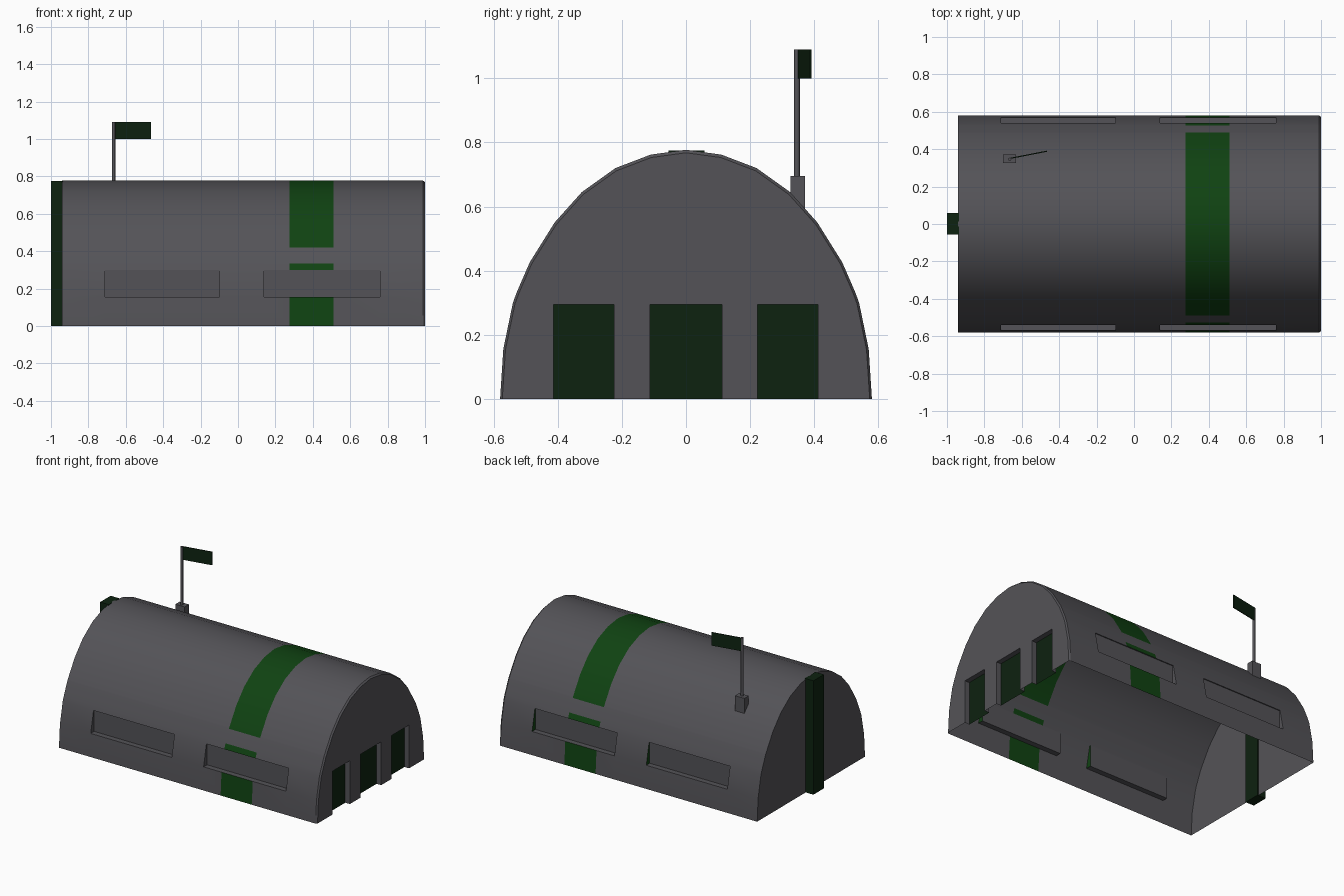
import bpy
import bmesh
import math

if "Cube" in bpy.data.objects:
    bpy.data.objects.remove(bpy.data.objects["Cube"])


def material(name, rgb):
    m = bpy.data.materials.new(name)
    m.diffuse_color = (*rgb, 1)
    m.use_nodes = True
    m.node_tree.nodes["Principled BSDF"].inputs["Base Color"].default_value = m.diffuse_color
    return m


GREY = material("slate_grey", (0.088, 0.086, 0.096))
GREEN = material("stripe_green", (0.005, 0.055, 0.006))
DARK = material("dark_green", (0.004, 0.016, 0.005))


def finish(name, bm, mats, smooth=None):
    me = bpy.data.meshes.new(name)
    bmesh.ops.remove_doubles(bm, verts=bm.verts, dist=0.0005)
    bmesh.ops.recalc_face_normals(bm, faces=bm.faces)
    bm.to_mesh(me)
    bm.free()
    for m in mats:
        me.materials.append(m)
    ob = bpy.data.objects.new(name, me)
    bpy.context.collection.objects.link(ob)
    if smooth:
        bpy.ops.object.select_all(action='DESELECT')
        ob.select_set(True)
        bpy.context.view_layer.objects.active = ob
        bpy.ops.object.shade_smooth_by_angle(angle=math.radians(smooth))
    return ob


def face(bm, pts, mi=0):
    f = bm.faces.new([bm.verts.new(p) for p in pts])
    f.material_index = mi
    return f


def box(name, lo, hi, mat):
    bm = bmesh.new()
    bmesh.ops.create_cube(bm, size=1)
    for v in bm.verts:
        v.co = [(a + b) / 2 + c * (b - a) for a, b, c in zip(lo, hi, v.co)]
    return finish(name, bm, [mat])


# Arch profile, from the ground to the ridge
half = [(.58, 0), (.57, .155), (.54, .3), (.527, .335), (.49, .42), (.485, .43),
        (.41, .55), (.325, .645), (.22, .72), (.11, .762)]
arch = half + [(0, .777)] + [(-y, z) for y, z in reversed(half)]
N = len(arch) - 1
cols = [-.942, -.71, -.1, .14, .275, .51, .76, .99]
PANE_Y = .533

# Curved shell with painted stripe and recessed windows
bm = bmesh.new()
for x0, x1 in zip(cols, cols[1:]):
    xm = (x0 + x1) / 2
    stripe = .275 < xm < .51
    window = -.71 < xm < -.1 or .14 < xm < .76
    for i in range(N):
        k = min(i, N - 1 - i)
        (ya, za), (yb, zb) = arch[i], arch[i + 1]
        if k == 1 and window:
            s = 1 if i == 1 else -1
            p = s * PANE_Y
            face(bm, [(x0, p, .155), (x1, p, .155), (x1, p, .3), (x0, p, .3)])
            for y, z in ((.57, .155), (.54, .3)):
                face(bm, [(x0, s * y, z), (x1, s * y, z), (x1, p, z), (x0, p, z)])
            for x in (x0, x1):
                if x in (-.71, -.1, .14, .76):
                    face(bm, [(x, p, .155), (x, s * .57, .155), (x, s * .54, .3), (x, p, .3)],
                         1 if x in (-.1, .76) else 0)
        else:
            face(bm, [(x0, ya, za), (x1, ya, za), (x1, yb, zb), (x0, yb, zb)],
                 1 if stripe and k != 3 else 0)
# Small chamfer around the front end
rim = [(y * .988, z * .988) for y, z in arch]
for i in range(N):
    face(bm, [(.99, *arch[i]), (.99, *arch[i + 1]), (1, *rim[i + 1]), (1, *rim[i])])
finish("arched_shell", bm, [GREY, GREEN], 30)

# Rear end wall
bm = bmesh.new()
face(bm, [(-.942, y, z) for y, z in arch])
finish("rear_wall", bm, [GREY])

# Doorway wall with three notched openings
doors = [(-.413, -.225), (-.113, .112), (.223, .412)]
TOP, DEPTH = .295, .965
bm = bmesh.new()
outline = list(rim)
for a, b in doors:
    outline += [(a, 0), (a, TOP), (b, TOP), (b, 0)]
face(bm, [(1, y, z) for y, z in outline])
for a, b in doors:
    loop = [(a, 0), (a, TOP), (b, TOP), (b, 0)]
    for p, q in zip(loop, loop[1:]):
        face(bm, [(1, *p), (1, *q), (DEPTH, *q), (DEPTH, *p)])
    face(bm, [(DEPTH, *p) for p in loop], 1)
finish("doorway_wall", bm, [GREY, DARK])

# Rear pillar, flag base and pole
box("rear_pillar", (-1, -.055, 0), (-.935, .058, .775), DARK)
box("flag_base", (-.7, .326, .585), (-.63, .372, .695), GREY)
bm = bmesh.new()
bmesh.ops.create_cone(bm, segments=8, radius1=.009, radius2=.009, depth=.4, cap_ends=True)
bmesh.ops.translate(bm, verts=bm.verts, vec=(-.665, .346, .89))
finish("flag_pole", bm, [GREY], 50)

# Flag, slightly turned away from the long axis
flag = box("flag", (0, -.003, 1.0), (.2, .003, 1.09), DARK)
flag.location = (-.662, .351, 0)
flag.rotation_euler = (0, 0, math.radians(11))
